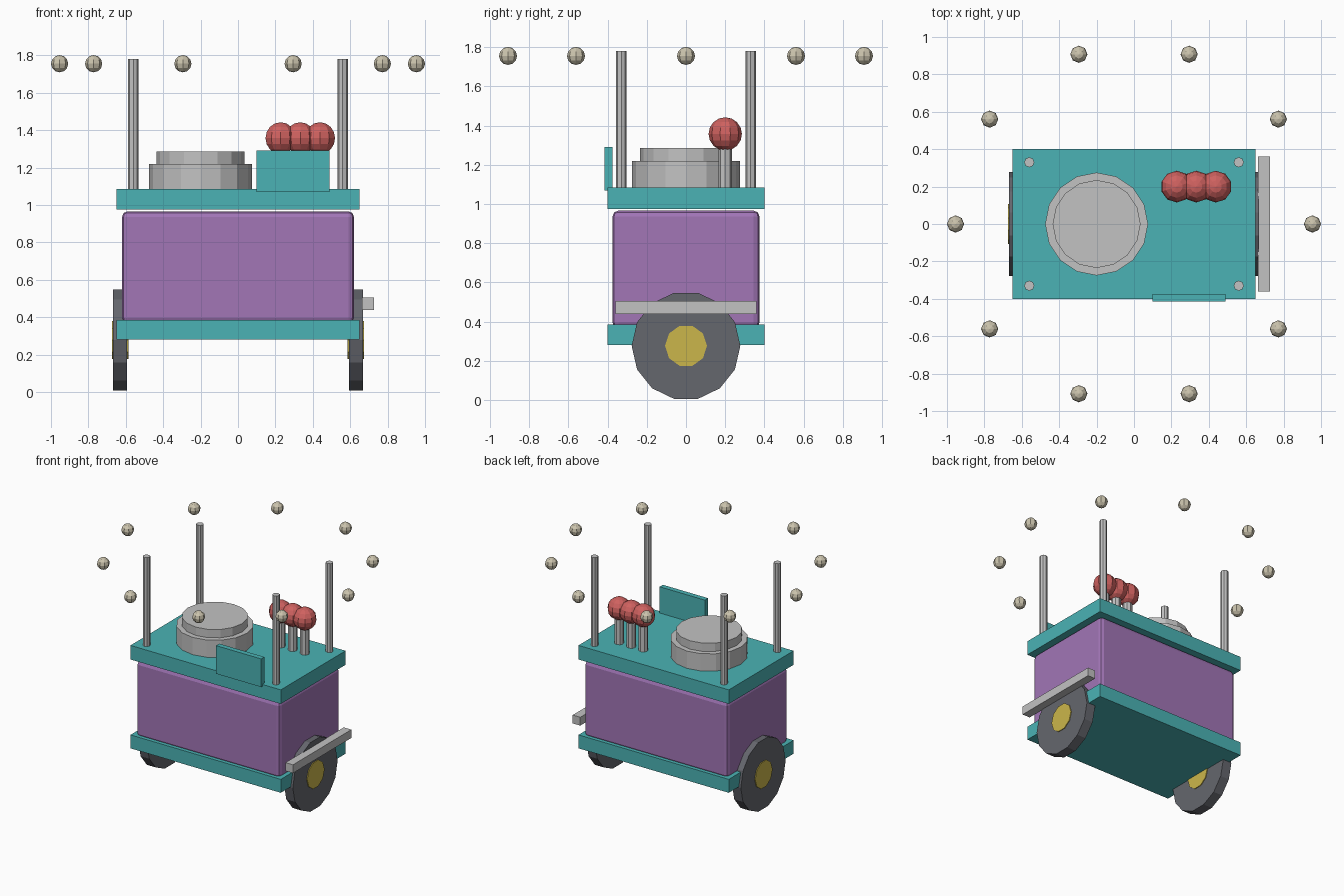
import bpy
from math import cos, sin, pi, radians

default = bpy.data.objects.get("Cube")
if default:
    bpy.data.objects.remove(default, do_unlink=True)


def material(name, r, g, b):
    m = bpy.data.materials.new(name)
    m.use_nodes = True
    m.diffuse_color = (r, g, b, 1)
    m.node_tree.nodes["Principled BSDF"].inputs["Base Color"].default_value = (r, g, b, 1)
    return m


teal = material("teal paint", 0.07, 0.45, 0.46)
purple = material("purple paint", 0.36, 0.18, 0.47)
metal = material("pale metal", 0.54, 0.54, 0.54)
rubber = material("dark rubber", 0.13, 0.135, 0.155)
yellow = material("yellow hub", 0.60, 0.47, 0.07)
red = material("red candy", 0.62, 0.12, 0.115)
cream = material("cream glass", 0.60, 0.55, 0.42)


def finish(name, mat):
    ob = bpy.context.object
    ob.name = name
    ob.data.name = name
    ob.data.materials.append(mat)
    return ob


def box(name, mat, center, size):
    bpy.ops.mesh.primitive_cube_add(size=1, location=center)
    ob = finish(name, mat)
    ob.scale = size
    bpy.ops.object.transform_apply(location=False, rotation=False, scale=True)
    return ob


def cylinder(name, mat, x, y, bottom, top, radius, sides):
    bpy.ops.mesh.primitive_cylinder_add(vertices=sides, radius=radius, depth=top - bottom,
                                        location=(x, y, (bottom + top) / 2))
    return finish(name, mat)


def wheel_disc(name, mat, x, radius, width, sides):
    bpy.ops.mesh.primitive_cylinder_add(vertices=sides, radius=radius, depth=width,
                                        location=(x, 0, 0.277), rotation=(0, pi / 2, 0))
    return finish(name, mat)


def ball(name, mat, center, radius, segments, rings):
    bpy.ops.mesh.primitive_uv_sphere_add(segments=segments, ring_count=rings,
                                         radius=radius, location=center)
    return finish(name, mat)


# Cart body between two flat slabs
box("base_slab", teal, (0, 0, 0.333), (1.3, 0.8, 0.105))
box("counter_top", teal, (0, 0, 1.03), (1.3, 0.8, 0.11))
body = box("cart_body", purple, (0, 0, 0.666), (1.24, 0.75, 0.6))
bevel = body.modifiers.new("rounded_edges", "BEVEL")
bevel.width = 0.03
bevel.segments = 2

# Wheels with hubs, and canopy posts
for side, s in (("left", 1), ("right", -1)):
    wheel_disc(side + "_wheel", rubber, s * 0.63, 0.277, 0.075, 14)
    wheel_disc(side + "_hub", yellow, s * 0.63, 0.107, 0.087, 10)
    for end, e in (("front", -1), ("back", 1)):
        cylinder(f"{end}_{side}_post", metal, s * 0.56, e * 0.33, 1.08, 1.78, 0.027, 8)

# Push handle and front sign board
box("push_handle", metal, (0.695, 0, 0.472), (0.065, 0.72, 0.065))
box("sign_board", teal, (0.295, -0.395, 1.18), (0.39, 0.04, 0.22))

# Cooking pot
cylinder("pot", metal, -0.2, 0, 1.08, 1.22, 0.275, 16)
cylinder("pot_lid", metal, -0.2, 0, 1.22, 1.285, 0.235, 16)

# Candied treats on sticks
for i in range(3):
    x = 0.228 + i * 0.105
    cylinder(f"treat_stick_{i + 1}", metal, x, 0.2, 1.08, 1.32, 0.034, 8)
    ball(f"treat_{i + 1}", red, (x, 0.2, 1.357), 0.085, 10, 8)

# Ring of hanging bulbs
for i in range(10):
    a = radians(36 * i)
    ball(f"bulb_{i + 1}", cream, (0.954 * cos(a), 0.954 * sin(a), 1.755), 0.046, 8, 6)
